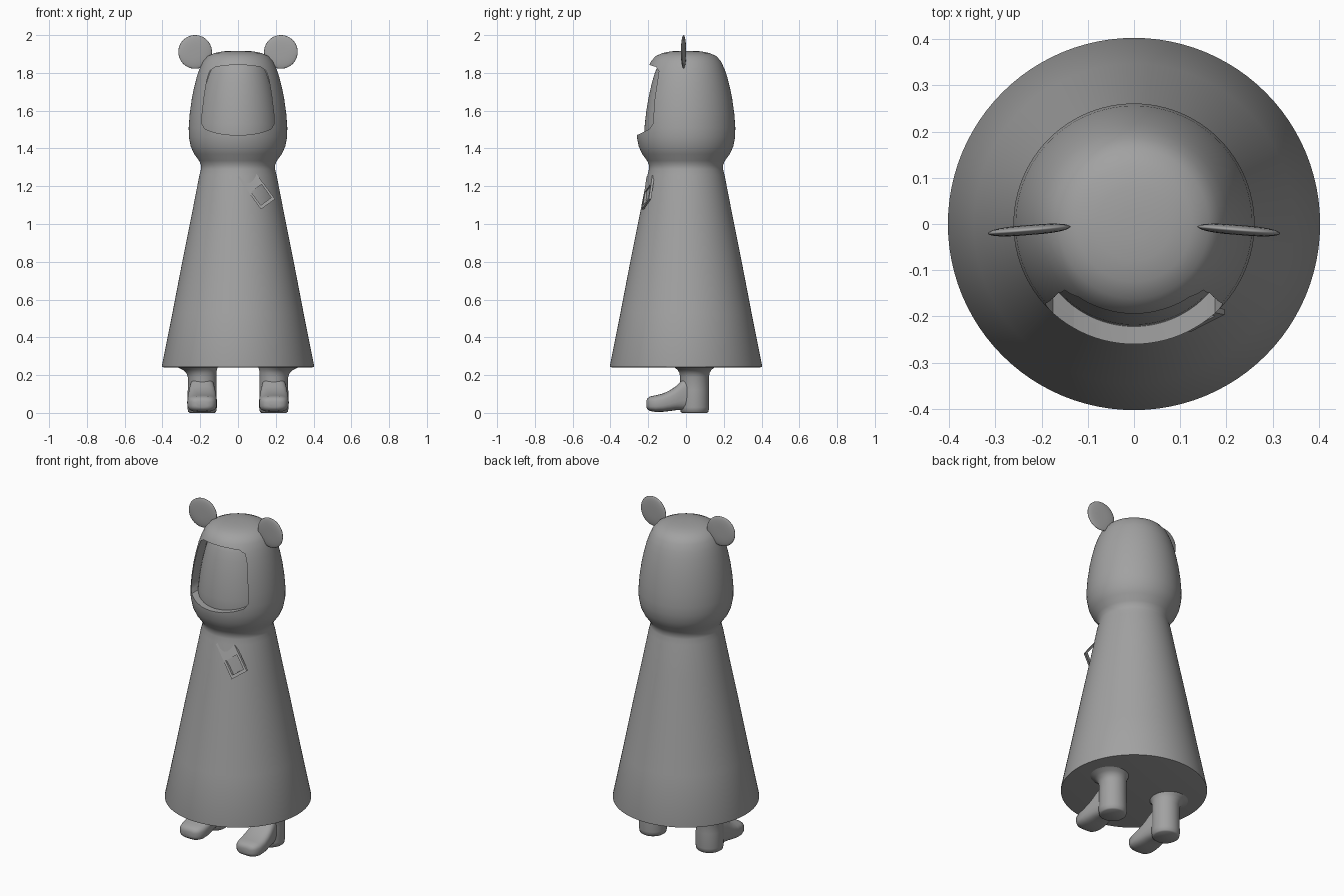
import bpy, bmesh, math
from mathutils import Vector

cube = bpy.data.objects.get("Cube")
if cube:
    bpy.data.objects.remove(cube, do_unlink=True)

GREY = (0.36, 0.36, 0.36, 1.0)
mat = bpy.data.materials.new("plain grey")
mat.use_nodes = True
mat.diffuse_color = GREY
bsdf = next(n for n in mat.node_tree.nodes if n.type == 'BSDF_PRINCIPLED')
bsdf.inputs["Base Color"].default_value = GREY


def smooth(obj, angle=35):
    bpy.ops.object.select_all(action='DESELECT')
    obj.select_set(True)
    bpy.context.view_layer.objects.active = obj
    bpy.ops.object.shade_smooth_by_angle(angle=math.radians(angle))


def loft(name, rings, angle=35):
    """Skin a list of equal-length rings and cap both ends."""
    bm = bmesh.new()
    rows = [[bm.verts.new(p) for p in ring] for ring in rings]
    n = len(rows[0])
    for a, b in zip(rows, rows[1:]):
        for i in range(n):
            j = (i + 1) % n
            bm.faces.new((a[i], a[j], b[j], b[i]))
    bm.faces.new(rows[0])
    bm.faces.new(rows[-1])
    bmesh.ops.recalc_face_normals(bm, faces=bm.faces)
    mesh = bpy.data.meshes.new(name)
    bm.to_mesh(mesh)
    bm.free()
    mesh.materials.append(mat)
    obj = bpy.data.objects.new(name, mesh)
    bpy.context.collection.objects.link(obj)
    smooth(obj, angle)
    return obj


def angles(n):
    return [2 * math.pi * i / n for i in range(n)]


def disc(x, y, z, r, n=96):
    return [(x + r * math.cos(t), y + r * math.sin(t), z) for t in angles(n)]


# Hooded cape: one turned profile of (radius, height)
cape_profile = [
    (0.385, 0.24), (0.402, 0.243), (0.403, 0.25), (0.347, 0.53), (0.293, 0.81),
    (0.241, 1.07), (0.204, 1.26), (0.196, 1.29), (0.195, 1.31), (0.206, 1.335),
    (0.232, 1.37), (0.25, 1.41), (0.26, 1.46), (0.261, 1.51), (0.256, 1.58),
    (0.245, 1.66), (0.233, 1.72), (0.218, 1.78), (0.204, 1.82), (0.186, 1.86),
    (0.162, 1.888), (0.125, 1.905), (0.08, 1.914), (0.03, 1.917)]
cape = loft("hooded_cape", [disc(0, 0, z, r) for r, z in cape_profile])

# Cut the face opening into the hood
half = [(0, 1.47), (0.07, 1.474), (0.13, 1.486), (0.175, 1.503), (0.191, 1.53),
        (0.19, 1.58), (0.178, 1.68), (0.165, 1.76), (0.15, 1.81), (0.12, 1.832),
        (0.06, 1.84), (0, 1.842)]
outline = half + [(-x, z) for x, z in half[-2:0:-1]]
cutter = loft("opening_cutter", [[(x, y, z) for x, z in outline] for y in (-0.4, -0.07)])
cutter.hide_render = True
cut = cape.modifiers.new("opening", 'BOOLEAN')
cut.operation = 'DIFFERENCE'
cut.solver = 'EXACT'
cut.object = cutter
bpy.ops.object.select_all(action='DESELECT')
cape.select_set(True)
bpy.context.view_layer.objects.active = cape
bpy.ops.object.modifier_apply(modifier=cut.name)
bpy.data.objects.remove(cutter, do_unlink=True)
smooth(cape)

# Face set back inside the opening
face_profile = [(0.215, 1.42), (0.222, 1.47), (0.218, 1.53), (0.21, 1.6),
                (0.196, 1.68), (0.18, 1.75), (0.165, 1.8), (0.148, 1.84), (0.11, 1.88)]
loft("face", [disc(0, 0, z, r) for r, z in face_profile])

for side, s in (("left", 1), ("right", -1)):
    # Ear: thin rounded disc, turned slightly outward
    rings = []
    for k in range(1, 16):
        a = math.pi * k / 16
        r, d = 0.089 * math.sin(a) ** 0.7, -0.011 * math.cos(a)
        rings.append([(s * (0.227 + r * math.cos(t)),
                       -0.013 + d - 0.08 * r * math.cos(t),
                       1.911 + r * math.sin(t)) for t in angles(48)])
    loft(side + "_ear", rings, 60)

    # Boot shaft: (height, radius, outward shift), flaring into the cape
    shaft = [(0.0, 0.066, 0), (0.006, 0.074, 0), (0.03, 0.078, 0), (0.12, 0.076, 0),
             (0.19, 0.076, 0), (0.212, 0.08, 0.004), (0.228, 0.09, 0.012),
             (0.242, 0.108, 0.025)]
    loft(side + "_boot_shaft",
         [disc(s * (0.19 + dx), 0.045, z, r, 40) for z, r, dx in shaft], 60)

    # Boot foot: (y, half width, bottom, top) sections from toe to ankle
    foot = [(-0.21, 0.03, 0.03, 0.062), (-0.205, 0.05, 0.02, 0.076),
            (-0.19, 0.067, 0.01, 0.087), (-0.16, 0.077, 0.005, 0.093),
            (-0.12, 0.079, 0.006, 0.103), (-0.085, 0.077, 0.01, 0.12),
            (-0.055, 0.074, 0.014, 0.14), (-0.03, 0.071, 0.014, 0.165),
            (0.0, 0.066, 0.012, 0.19), (0.04, 0.06, 0.012, 0.2)]
    rings = []
    for y, w, lo, hi in foot:
        ring = []
        for t in angles(32):
            c, q = math.cos(t), math.sin(t)
            ring.append((s * (0.19 + w * math.copysign(abs(c) ** 0.65, c)), y,
                         (lo + hi) / 2 + (hi - lo) / 2 * math.copysign(abs(q) ** 0.65, q)))
        rings.append(ring)
    loft(side + "_boot_foot", rings, 60)


# Chest clasp: tilted plate with an open frame at its lower end
def clasp_bar(name, u0, u1, v0, v1, thick=0.012):
    rings = []
    for d in (0, thick):
        ring = []
        for u, v in ((u0, v0), (u1, v0), (u1, v1), (u0, v1)):
            x = 0.035 + 0.59 * u + 0.81 * v
            z = 1.275 - 0.81 * u + 0.59 * v
            y = -0.235 + 0.262 * (x - 0.115) + 0.334 * (z - 1.08)
            ring.append(Vector((x, y + d, z)))
        rings.append(ring)
    loft(name, rings)


clasp_bar("clasp_plate", 0.0, 0.105, -0.045, 0.045)
clasp_bar("clasp_side_lower", 0.105, 0.21, -0.046, -0.034)
clasp_bar("clasp_side_upper", 0.105, 0.21, 0.034, 0.046)
clasp_bar("clasp_end", 0.192, 0.21, -0.034, 0.034)
